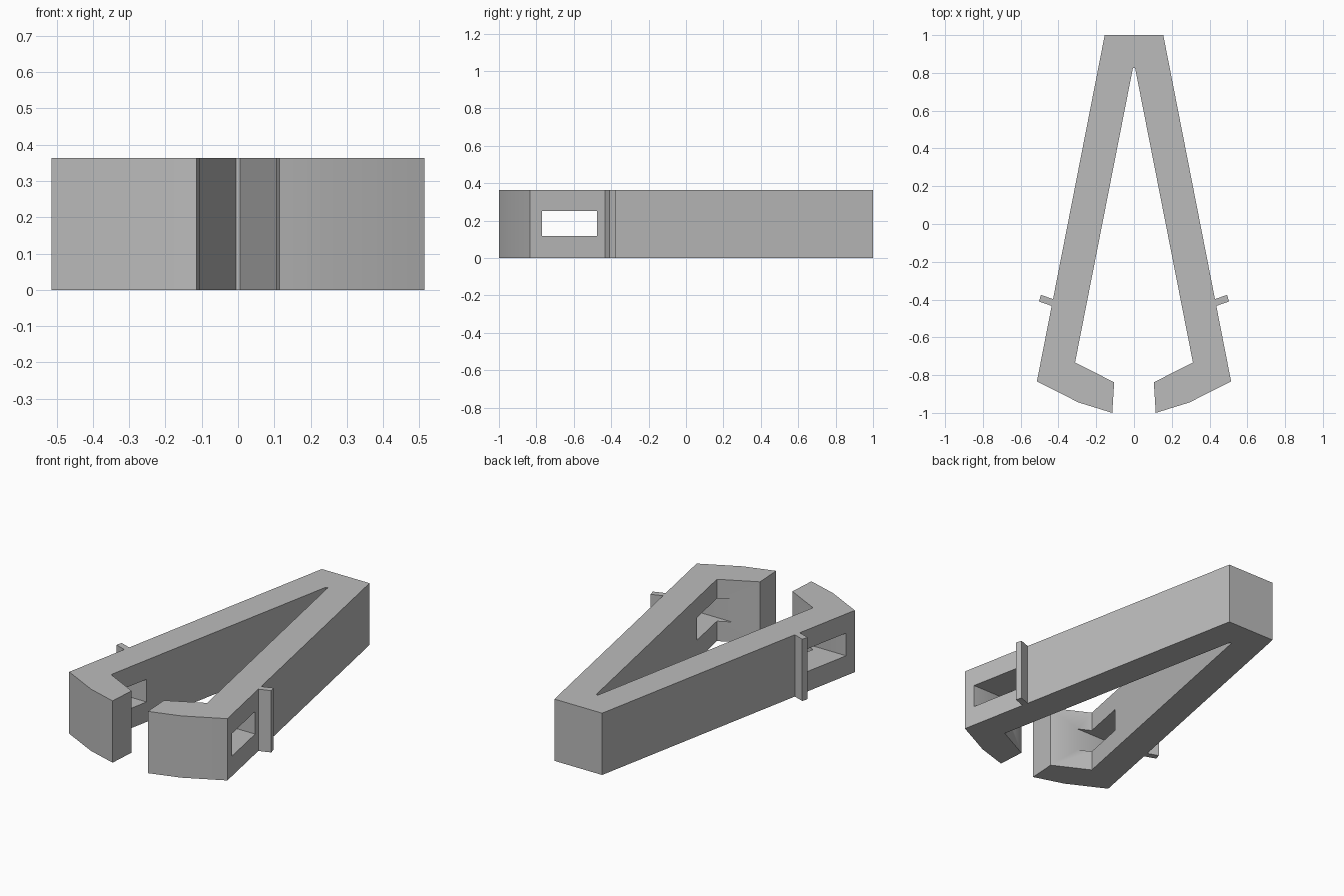
import bpy
import bmesh
import math

HEIGHT = 0.363

cube = bpy.data.objects.get("Cube")
if cube:
    bpy.data.objects.remove(cube, do_unlink=True)

# Single plain grey plastic
grey = bpy.data.materials.new("plain_grey")
grey.use_nodes = True
colour = (0.5, 0.5, 0.5, 1)
grey.diffuse_color = colour
grey.node_tree.nodes["Principled BSDF"].inputs["Base Color"].default_value = colour


def extrude_outline(name, outline, z0=0.0, z1=HEIGHT):
    """Make a solid by raising a flat outline from z0 to z1."""
    bm = bmesh.new()
    face = bm.faces.new([bm.verts.new((x, y, z0)) for x, y in outline])
    raised = bmesh.ops.extrude_face_region(bm, geom=[face])["geom"]
    verts = [v for v in raised if isinstance(v, bmesh.types.BMVert)]
    bmesh.ops.translate(bm, verts=verts, vec=(0, 0, z1 - z0))
    bmesh.ops.recalc_face_normals(bm, faces=bm.faces)
    mesh = bpy.data.meshes.new(name)
    bm.to_mesh(mesh)
    bm.free()
    mesh.materials.append(grey)
    obj = bpy.data.objects.new(name, mesh)
    bpy.context.collection.objects.link(obj)
    return obj


def activate(obj):
    bpy.ops.object.select_all(action="DESELECT")
    obj.select_set(True)
    bpy.context.view_layer.objects.active = obj


# Clip body: two sprung arms with inward jaws
half = [(0.155, 1.0), (0.514, -0.833), (0.293, -0.945), (0.115, -1.0),
        (0.105, -0.838), (0.312, -0.733), (0.006, 0.825)]
body = extrude_outline("clip_body", half + [(-x, y) for x, y in reversed(half)])

# Rectangular slots through both arms
for side in (-1, 1):
    slot = [(side * x, y) for x, y in
            [(0.18, -0.77), (0.7, -0.77), (0.7, -0.475), (0.18, -0.475)]]
    cutter = extrude_outline("slot_cutter", slot, 0.117, 0.25)
    cut = body.modifiers.new("slot", "BOOLEAN")
    cut.operation = "DIFFERENCE"
    cut.solver = "EXACT"
    cut.object = cutter
    activate(body)
    bpy.ops.object.modifier_apply(modifier=cut.name)
    bpy.data.objects.remove(cutter, do_unlink=True)

activate(body)
bpy.ops.object.shade_smooth_by_angle(angle=math.radians(30))

# Thin outer fins, rooted inside the arms
fin = [(0.405, -0.406), (0.493, -0.375), (0.503, -0.41), (0.416, -0.441)]
for side, name in ((1, "left_fin"), (-1, "right_fin")):
    extrude_outline(name, [(side * x, y) for x, y in fin])
